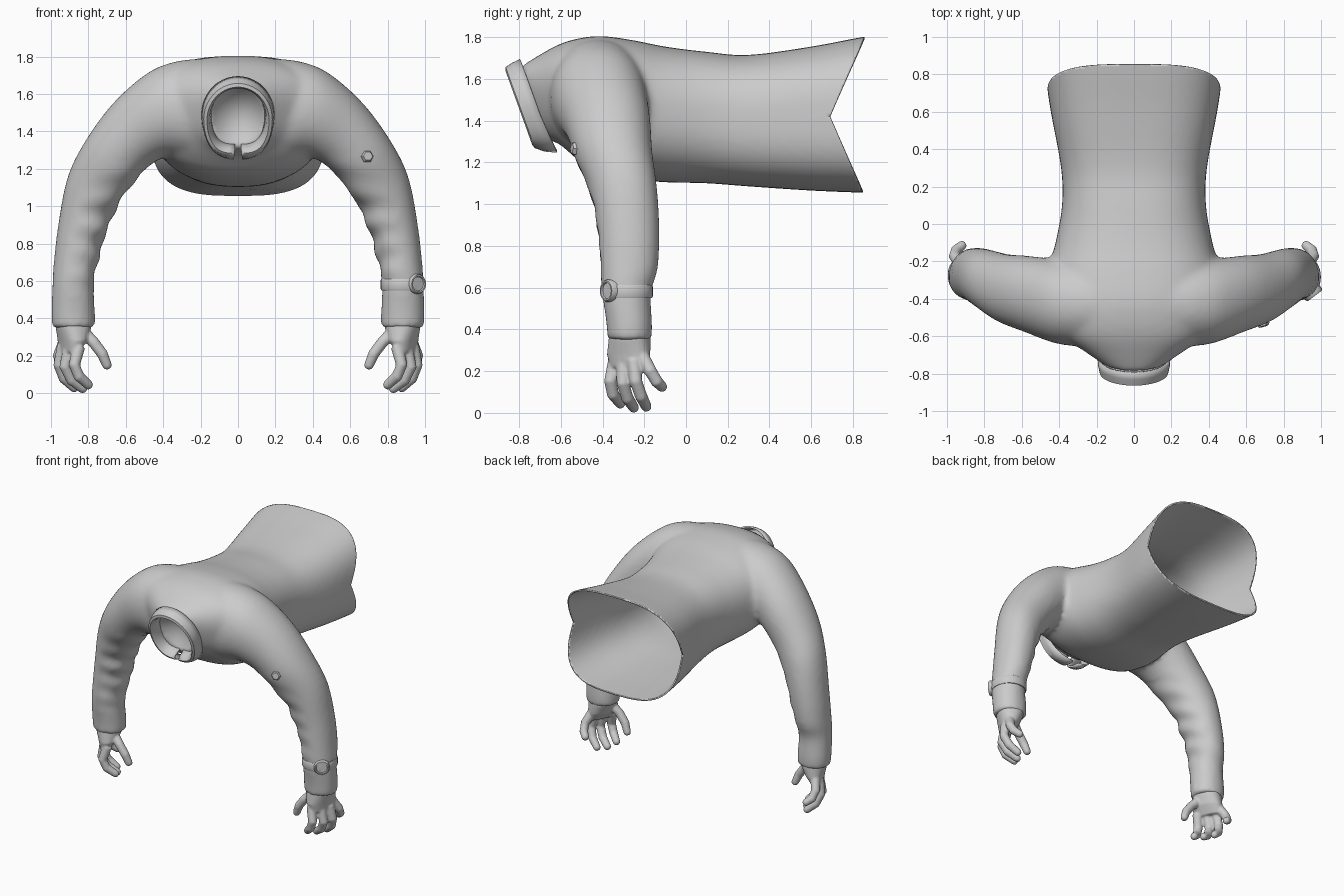
import bpy, bmesh
from math import sin, cos, pi, copysign
from mathutils import Vector

cube = bpy.data.objects.get("Cube")
if cube:
    bpy.data.objects.remove(cube, do_unlink=True)

X, Y, Z = Vector((1, 0, 0)), Vector((0, 1, 0)), Vector((0, 0, 1))


def spow(v, e):
    return copysign(abs(v) ** e, v)


def refine(rows, k=4):
    """Smooth in-between rows for a table of section sizes."""
    result = []
    for i in range(len(rows) - 1):
        quad = [rows[max(i - 1, 0)], rows[i], rows[i + 1], rows[min(i + 2, len(rows) - 1)]]
        for j in range(k):
            t = j / k
            result.append([b + t * ((c - a) + t * ((2 * a - 5 * b + 4 * c - d)
                           + t * (3 * b - a - 3 * c + d))) / 2 for a, b, c, d in zip(*quad)])
    return result + [rows[-1]]


def ring(c, u, v, power=2.0, n=32):
    """Superellipse of points around c with half axes u and v."""
    e = 2 / power
    return [c + u * spow(cos(2 * pi * i / n), e) + v * spow(sin(2 * pi * i / n), e)
            for i in range(n)]


def loft(bm, rings):
    """Closed skin through a list of rings."""
    rows = [[bm.verts.new(p) for p in r] for r in rings]
    n = len(rows[0])
    for a, b in zip(rows, rows[1:]):
        for i in range(n):
            j = (i + 1) % n
            bm.faces.new((a[i], a[j], b[j], b[i]))
    bm.faces.new(rows[0][::-1])
    bm.faces.new(rows[-1])


def tube(bm, points, radii, n=14):
    """Rounded finger along a path."""
    pts = [Vector(p) for p in points]
    rings = []
    for i, p in enumerate(pts):
        t = (pts[min(i + 1, len(pts) - 1)] - pts[max(i - 1, 0)]).normalized()
        u = t.cross(Y).normalized()
        v = t.cross(u)
        rings.append(ring(p, u * radii[i], v * radii[i], n=n))
    for k, s in ((0.5, 0.85), (0.85, 0.45)):
        r = radii[-1]
        rings.append(ring(p + t * r * k, u * r * s, v * r * s, n=n))
    loft(bm, rings)


def finish(bm, name):
    bmesh.ops.recalc_face_normals(bm, faces=bm.faces)
    mesh = bpy.data.meshes.new(name)
    bm.to_mesh(mesh)
    bm.free()
    ob = bpy.data.objects.new(name, mesh)
    bpy.context.collection.objects.link(ob)
    bpy.ops.object.select_all(action='DESELECT')
    ob.select_set(True)
    bpy.context.view_layer.objects.active = ob
    return ob


def fuse(ob, voxel, smooth):
    """Melt overlapping parts into one soft surface."""
    m = ob.modifiers.new("fuse", 'REMESH')
    m.mode, m.voxel_size = 'VOXEL', voxel
    s = ob.modifiers.new("soften", 'SMOOTH')
    s.factor, s.iterations = 0.5, smooth
    for mod in ("fuse", "soften"):
        bpy.ops.object.modifier_apply(modifier=mod)


def shade(angle=0.8):
    bpy.ops.object.shade_smooth_by_angle(angle=angle)


# Shirt body: y, bottom, top, half width, lean
body = [(0.98, 1.05, 1.82, 0.485, 0), (0.84, 1.055, 1.8, 0.48, 0),
        (0.6, 1.065, 1.755, 0.445, 0), (0.3, 1.085, 1.715, 0.39, 0),
        (0.1, 1.1, 1.73, 0.385, 0), (-0.1, 1.105, 1.755, 0.42, 0),
        (-0.25, 1.12, 1.785, 0.46, 0), (-0.4, 1.15, 1.805, 0.47, 0),
        (-0.5, 1.19, 1.795, 0.46, 0.01), (-0.58, 1.24, 1.765, 0.41, 0.03),
        (-0.66, 1.29, 1.71, 0.28, 0.05), (-0.73, 1.31, 1.66, 0.165, 0.06)]
# Sleeve: outer x, outer z, inner x, inner z, centre y, half depth
sleeve = [(0.18, 1.79, 0.15, 1.24, -0.42, 0.24), (0.33, 1.775, 0.27, 1.25, -0.42, 0.235),
          (0.48, 1.715, 0.38, 1.265, -0.41, 0.225),
          (0.66, 1.56, 0.48, 1.21, -0.375, 0.205), (0.81, 1.36, 0.57, 1.11, -0.345, 0.185),
          (0.91, 1.16, 0.655, 0.98, -0.30, 0.162), (0.96, 0.91, 0.71, 0.84, -0.275, 0.148),
          (0.985, 0.7, 0.755, 0.68, -0.272, 0.137), (0.992, 0.58, 0.77, 0.57, -0.285, 0.117),
          (0.998, 0.43, 0.765, 0.43, -0.272, 0.11), (0.994, 0.35, 0.765, 0.35, -0.27, 0.106)]

bm = bmesh.new()
loft(bm, [ring(Vector((0, y, (lo + hi) / 2)), X * w, Z * (hi - lo) / 2 - Y * lean,
               2.4 + 0.7 * max(0, y), 48)
          for y, lo, hi, w, lean in refine(body)])
for side in (1, -1):
    rings = []
    for xo, zo, xi, zi, y, b in refine(sleeve):
        c = Vector((side * (xo + xi) / 2, y, (zo + zi) / 2))
        rings.append(ring(c, Vector((side * (xo - xi) / 2, 0, (zo - zi) / 2)), Y * b, 2.1))
    loft(bm, rings)
shirt = finish(bm, "shirt")
fuse(shirt, 0.017, 9)

# Tilted frame of the neck opening
centre = Vector((0, -0.795, 1.462))
up, out = Vector((0, -0.34, 0.94)), Vector((0, -0.94, -0.34))

# Sleeve folds, hollow neck and notched open hem
bm = bmesh.new()
bm.from_mesh(shirt.data)
bm.normal_update()
for v in bm.verts:
    x, y, z = v.co
    if abs(x) > 0.5 and 0.5 < z < 1.3:
        facing = max(0, -v.normal.x * copysign(1, x) - 0.5 * v.normal.y)
        fade = sin(pi * (z - 0.5) / 0.8)
        folds = sin(47 * z + 16 * y + 3 * x) + 0.6 * sin(29 * z - 19 * y)
        v.co += v.normal * 0.006 * facing * fade * folds
    elif y < -0.62 and v.normal.dot(out) > 0.8:
        spot = v.co - centre
        reach = (x / 0.15) ** 2 + (spot.dot(up) / 0.17) ** 2
        v.co -= out * 0.08 * max(0, 1 - reach)
notch = Vector((0, 0.69, 1.42))
bmesh.ops.bisect_plane(bm, geom=bm.verts[:] + bm.edges[:] + bm.faces[:],
                       plane_co=notch, plane_no=Z)
for side in (1, -1):
    faces = [f for f in bm.faces if (f.calc_center_median().z - notch.z) * side > 0]
    edges = {e for f in faces for e in f.edges}
    verts = {v for f in faces for v in f.verts}
    bmesh.ops.bisect_plane(bm, geom=list(verts) + list(edges) + faces, plane_co=notch,
                           plane_no=Vector((0, 1, -0.43 * side)), clear_outer=True)
bm.to_mesh(shirt.data)
bm.free()
solid = shirt.modifiers.new("cloth", 'SOLIDIFY')
solid.thickness, solid.offset = 0.01, -1
shade()

# Folded collar with pointed front flaps
bm = bmesh.new()
rows = []
steps = 56
for i in range(steps + 1):
    a = (i / steps * 2 - 1) * pi * 0.992
    front = max(0, abs(a) / pi - 0.6) / 0.392
    s, c = sin(a), cos(a)
    if c < 0:
        s = spow(s, 0.6)
    tip = 0.22 * front ** 2
    profile = [(0.82, -0.11), (0.9, -0.02), (0.96, 0), (1.02, -0.005),
               (1.06 + tip * 0.5, -0.04), (1.08 + tip, -0.08 - 0.015 * front)]
    rows.append([bm.verts.new(centre + X * 0.175 * r * s + up * 0.198 * r * c + out * d)
                 for r, d in profile])
for a, b in zip(rows, rows[1:]):
    for k in range(len(a) - 1):
        bm.faces.new((a[k], a[k + 1], b[k + 1], b[k]))
collar = finish(bm, "collar")
solid = collar.modifiers.new("cloth", 'SOLIDIFY')
solid.thickness, solid.offset = 0.012, 0
shade()

# Hands: palm, four curled fingers and a thumb
fingers = [
    [(0.85, -0.34, 0.25), (0.875, -0.362, 0.15), (0.85, -0.35, 0.09), (0.80, -0.315, 0.045)],
    [(0.90, -0.30, 0.25), (0.925, -0.302, 0.14), (0.89, -0.28, 0.07), (0.83, -0.25, 0.025)],
    [(0.935, -0.25, 0.25), (0.957, -0.24, 0.15), (0.93, -0.215, 0.08), (0.875, -0.19, 0.03)],
    [(0.93, -0.21, 0.27), (0.96, -0.17, 0.2), (0.95, -0.14, 0.15), (0.92, -0.115, 0.125)],
    [(0.84, -0.29, 0.34), (0.77, -0.31, 0.27), (0.725, -0.31, 0.21), (0.70, -0.30, 0.15)]]
across = Vector((0.42, 0.9, 0)).normalized()
thin = across.cross(Z)
for side, label in ((1, "left"), (-1, "right")):
    bm = bmesh.new()
    for path in fingers:
        tube(bm, path, (0.034, 0.031, 0.03, 0.026))
    loft(bm, [ring(Vector((x, y, z)), across * w, thin * d, 2.3, 24)
              for x, y, z, w, d in ((0.88, -0.27, 0.42, 0.095, 0.09),
                                    (0.88, -0.27, 0.35, 0.1, 0.09),
                                    (0.885, -0.275, 0.28, 0.108, 0.067),
                                    (0.905, -0.275, 0.22, 0.095, 0.038))])
    for v in bm.verts:
        v.co.x *= side
    hand = finish(bm, label + "_hand")
    fuse(hand, 0.007, 4)
    shade(1.2)


def disc(name, at, axis, profile, n=24):
    """Turned part: profile is a list of radius, height along the axis."""
    axis = Vector(axis).normalized()
    u = axis.cross(Z).normalized()
    v = axis.cross(u)
    bm = bmesh.new()
    loft(bm, [ring(Vector(at) + axis * h, u * r, v * r, n=n) for r, h in profile])
    finish(bm, name)
    shade(0.6)


# Watch on the left wrist
bm = bmesh.new()
loft(bm, [ring(Vector((0.881, -0.283, z)), X * a, Y * (a + 0.006), 2.1, 40)
          for z, a in ((0.55, 0.1), (0.55, 0.114), (0.558, 0.118),
                       (0.604, 0.118), (0.612, 0.114), (0.612, 0.1))])
finish(bm, "watch_strap")
shade(0.6)
disc("watch_case", (0.946, -0.356, 0.585), (0.6, -0.8, 0),
     [(0.045, -0.02), (0.054, -0.01), (0.054, 0.025), (0.048, 0.035),
      (0.04, 0.035), (0.037, 0.026)])

# Small stud on the left upper sleeve
disc("sleeve_stud", (0.685, -0.515, 1.265), (0.3, -0.95, 0.1),
     [(0.034, -0.02), (0.034, 0.022), (0.026, 0.034)], 6)
